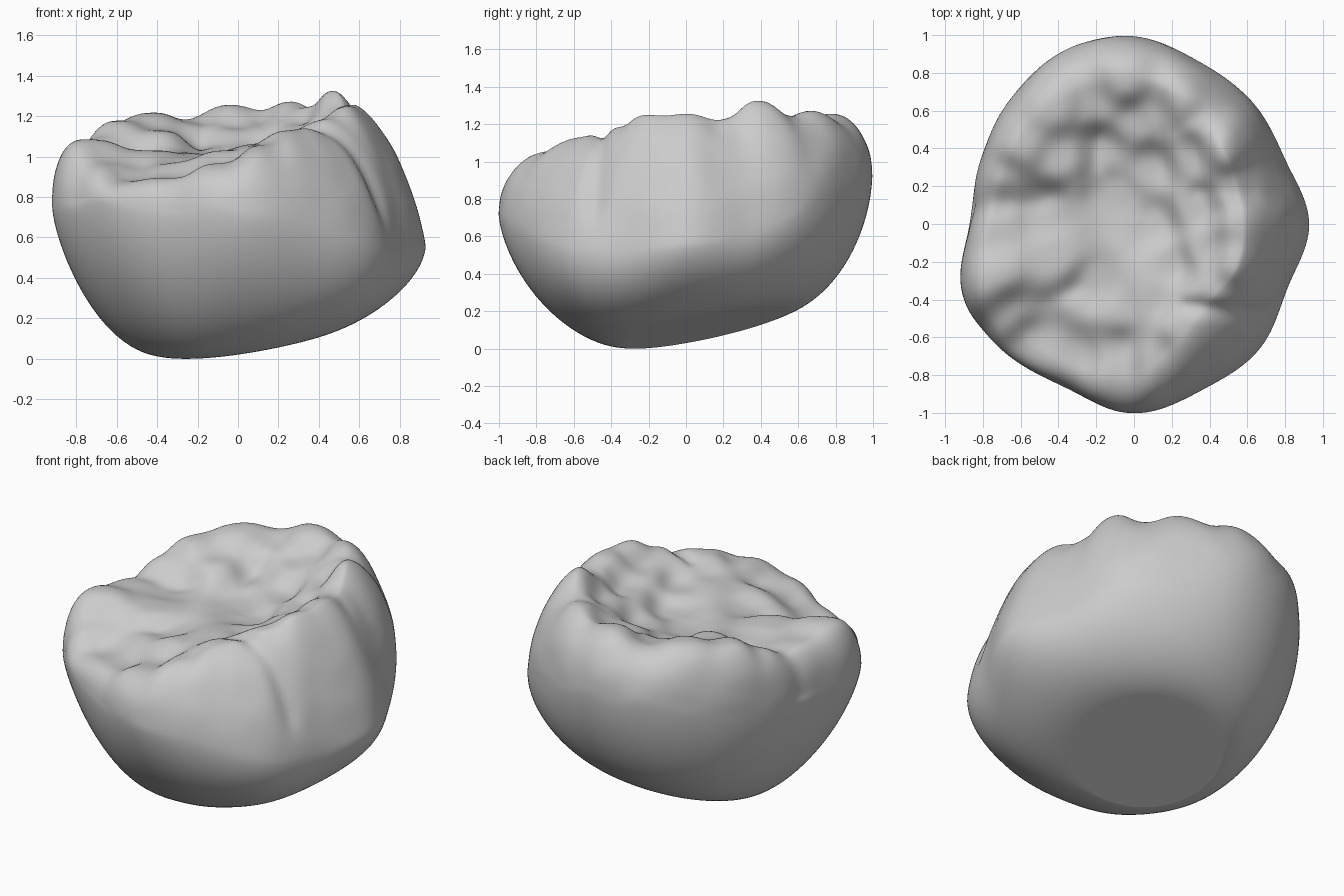
import bpy, bmesh, math
from mathutils import Vector, noise

if "Cube" in bpy.data.objects:
    bpy.data.objects.remove(bpy.data.objects["Cube"])

# Polar profile tables, every 22.5 degrees starting from +x
OUTLINE = [.93, .87, .90, .925, .995, .99, .93, .88, .87, .985, .965, .94, 1.005, .95, .94, .88]
RIM = [.58, .58, .62, .71, .77, .77, .75, .73, .75, .80, .80, .80, .78, .64, .57, .59]
EQUATOR = [.55, .6, .75, .85, .9, .9, .85, .8, .75, .75, .77, .72, .72, .63, .53, .52]
ROUND = [1.42, 1.45, 1.65, 1.9, 2.1, 2.2, 2.2, 2.3, 2.4, 2.5, 2.4, 2.2, 2.1, 1.8, 1.55, 1.45]
BELLY = [1.9, 1.95, 2.0, 2.05, 2.05, 2.0, 1.85, 1.65, 1.52, 1.5, 1.5, 1.55, 1.62, 1.75, 1.88, 1.9]

# Chewing surface heights: rim cusps and notches, then inner slopes and pit
RIM_Z = [(.57, 0, 1.26), (.53, -.2, 1.26), (.45, -.38, 1.19), (.53, .17, 1.23), (.47, .4, 1.34),
         (.36, .56, 1.25), (.24, .66, 1.28), (.12, .6, 1.18), (-.04, .74, 1.26), (-.2, .62, 1.17),
         (-.42, .62, 1.22), (-.6, .42, 1.18), (-.72, .25, 1.1), (-.7, .11, 1.03), (-.75, -.05, 1.04),
         (-.72, -.28, 1.09), (-.62, -.47, .98), (-.55, -.58, .87), (-.3, -.72, .89),
         (-.1, -.78, .97), (.1, -.7, 1.06), (.24, -.55, 1.13), (.35, -.46, 1.15)]
INNER_Z = [(.1, .3, 1.04), (.1, 0, 1.0), (-.1, .15, 1.0), (.2, -.2, 1.05), (-.17, .4, 1.04),
           (-.38, .35, 1.13), (-.5, .06, 1.0), (-.42, -.2, 1.03), (-.25, -.35, .97),
           (-.08, -.48, 1.03), (.1, -.42, 1.06), (-.07, -.66, .95), (.33, .08, 1.11),
           (.3, .36, 1.15), (0, .55, 1.13), (.38, -.15, 1.14)]
# Grooves seen from above: x1, y1, x2, y2, depth, width
GROOVES = [(.27, -.43, .7, -.49, .045, .035), (-.9, .09, -.6, .11, .025, .05),
           (-.8, -.55, -.3, -.34, .02, .05), (-.17, .75, -.2, .3, .02, .04),
           (-.2, .3, -.5, .12, .015, .05), (.35, .18, .62, .17, .012, .04),
           (.1, .65, .14, .48, .02, .035), (.2, .5, .37, .6, .02, .035)]
SEGS, LOW, WALL, TOP = 180, 30, 34, 36


def around(table, a):
    """Smooth periodic lookup (Catmull-Rom)."""
    n = len(table)
    f = a / math.tau * n
    i = math.floor(f)
    t = f - i
    p, q, r, s = (table[(i + k) % n] for k in (-1, 0, 1, 2))
    return q + .5 * t * (r - p + t * (2*p - 5*q + 4*r - s + t * (3*(q - r) + s - p)))


def blurred(table):
    n = len(table)
    return [(table[i - 2] + 2*table[i - 1] + 2*table[i] + 2*table[(i + 1) % n]
             + table[(i + 2) % n]) / 8 for i in range(n)]


def plane(v):
    """Height of the tilted flat base."""
    return .094 + .15 * v.x + .21 * v.y


def height(x, y):
    total = weight = 0
    for px, py, pz in RIM_Z + INNER_Z:
        w = 1 / ((x - px)**2 + (y - py)**2 + .009)**2.4
        total += w * pz
        weight += w
    return total / weight


def carve(v):
    """Press the grooves in, fading out below the equator."""
    fade = max(0, min(1, (v.z - .45) / .35))
    fade = fade * fade * (3 - 2 * fade)
    push = 0
    for x1, y1, x2, y2, depth, width in GROOVES:
        a, d = Vector((x1, y1)), Vector((x2 - x1, y2 - y1))
        p = v.xy - a
        t = max(0, min(1, p.dot(d) / d.length_squared))
        push = max(push, depth * math.exp(-((p - d * t).length / width)**2))
    r = max(v.xy.length, .01)
    out = min(1, max(0, (r - .5) / .3))
    ripple = .008 * noise.noise(v * 6) * fade
    return v + Vector((v.x / r * out * .7, v.y / r * out * .7, 1 - .5 * out)) * (ripple - push * fade)


# Rings from the base edge, up the wall, over the rim and into the pit
SOFT = blurred(OUTLINE)
pit = Vector((.03, .02, 0))
columns = []
for k in range(SEGS):
    a = math.tau * k / SEGS
    d = Vector((math.cos(a), math.sin(a), 0))
    edge, soft, rim = d * around(OUTLINE, a), d * around(SOFT, a), d * around(RIM, a)
    e, p, b = around(EQUATOR, a), around(ROUND, a), around(BELLY, a)
    top = height(rim.x, rim.y)
    foot = Vector((0, .1, 0)) + d * .44
    col = []
    # Round belly leaving the flat base smoothly
    for i in range(LOW + 1):
        q = math.pi / 2 * i / LOW
        up = 1 - max(0, math.cos(q))**(2 / b)
        v = foot.lerp(soft.lerp(edge, up), math.sin(q)**(2 / b))
        v.z = plane(v) + (e - plane(edge)) * up
        col.append(v)
    # Side wall rolling over onto the rim
    for i in range(1, WALL + 1):
        q = math.pi / 2 * i / WALL
        v = rim.lerp(edge, max(0, math.cos(q))**(2 / p))
        v.z = e + (top - e) * math.sin(q)**(2 / p)
        col.append(carve(v))
    # Chewing surface
    for i in range(1, TOP):
        v = rim.lerp(pit, i / TOP)
        v.z = height(v.x, v.y)
        col.append(carve(v))
    columns.append(col)

bm = bmesh.new()
grid = [[bm.verts.new(v) for v in col] for col in columns]
high = bm.verts.new((pit.x, pit.y, height(pit.x, pit.y)))
for k in range(SEGS):
    c, n = grid[k], grid[(k + 1) % SEGS]
    bm.faces.new((high, c[-1], n[-1]))
    for i in range(len(c) - 1):
        bm.faces.new((c[i], n[i], n[i + 1], c[i + 1]))
# Soften the rim and the widest line, then close the flat base
for _ in range(4):
    bmesh.ops.smooth_vert(bm, verts=[v for c in grid for v in c[2:]], factor=.5,
                          use_axis_x=True, use_axis_y=True, use_axis_z=True)
cap = bm.faces.new([c[0] for c in reversed(grid)])
bmesh.ops.recalc_face_normals(bm, faces=bm.faces)
for f in bm.faces:
    f.smooth = f is not cap
mesh = bpy.data.meshes.new("molar_crown")
bm.to_mesh(mesh)
bm.free()
crown = bpy.data.objects.new("molar_crown", mesh)
bpy.context.collection.objects.link(crown)
